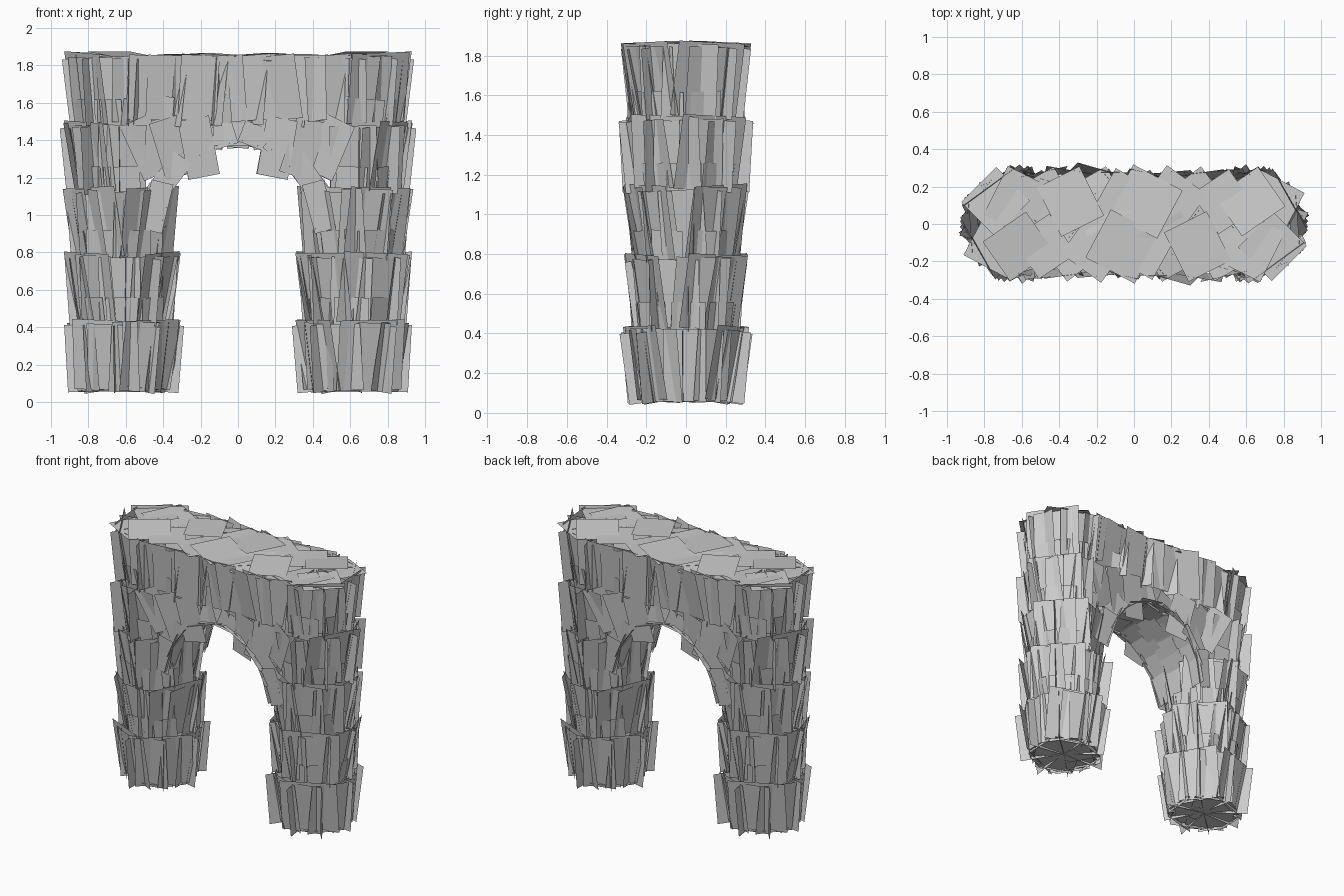
import bpy, bmesh, math, random
from mathutils import Vector, Matrix

if "Cube" in bpy.data.objects:
    bpy.data.objects.remove(bpy.data.objects["Cube"])

random.seed(7)
U = random.uniform
Z = Vector((0, 0, 1))


def card(bm, c, right, up, w, h, tilt=0.0, roll=0.0):
    """Flat foliage card; positive tilt leans the upper edge along its outward normal."""
    r, u = Vector(right).normalized(), Vector(up).normalized()
    n = r.cross(u)
    rot = Matrix.Rotation(roll, 3, n)
    r, u = rot @ r, rot @ u
    u = u * math.cos(tilt) + n * math.sin(tilt)
    c = Vector(c)
    pts = [c + r * (w / 2 * a) + u * (h / 2 * b) for a, b in ((-1, -1), (1, -1), (1, 1), (-1, 1))]
    for p in pts:
        p.z = max(p.z, 0.0)
    bm.faces.new([bm.verts.new(p) for p in pts])


def finish(bm, name):
    # second copy turned half way round: the arch has rotational symmetry
    dup = bmesh.ops.duplicate(bm, geom=bm.verts[:] + bm.edges[:] + bm.faces[:])
    verts = [g for g in dup["geom"] if isinstance(g, bmesh.types.BMVert)]
    bmesh.ops.rotate(bm, verts=verts, cent=(0, 0, 0), matrix=Matrix.Rotation(math.pi, 3, 'Z'))
    me = bpy.data.meshes.new(name)
    bm.to_mesh(me)
    bm.free()
    bpy.context.collection.objects.link(bpy.data.objects.new(name, me))


def arch_z(x):
    t = min(1, abs(x) / 0.39)
    return 0.9 + 0.46 * math.sqrt(1 - t * t)


# leg foliage: stacked rings of outward leaning cards
LEG = 0.62
bm = bmesh.new()
rows = [0.24, 0.42, 0.60, 0.78, 0.95, 1.12, 1.30, 1.48, 1.67]
for i, z in enumerate(rows):
    main = i % 2 == 0
    count = 10 if main else 8
    for k in range(count):
        a = 2 * math.pi * (k + 0.5 * (i % 4 > 1)) / count + U(-.08, .08)
        out = Vector((math.cos(a), math.sin(a), 0))
        if z > 1.0 and out.x < -0.5:
            continue
        side = Z.cross(out)
        rad = 0.235 if main else 0.225
        w = U(.2, .3) if main else U(.14, .2)
        h = U(.34, .38) if main else .28
        card(bm, Vector((LEG, 0, z)) + out * rad, side, Z, w, h, U(.1, .2), U(-.06, .06))
    # a few wide cards whose corners break the outline
    if main:
        for k in range(4):
            a = math.pi / 4 + k * math.pi / 2 + U(-.4, .4)
            out = Vector((math.cos(a), math.sin(a), 0))
            if z > 1.0 and out.x < -0.3:
                continue
            card(bm, Vector((LEG, 0, z + .01)) + out * .22, Z.cross(out), Z, .38, .38, .17, U(-.05, .05))
finish(bm, "leg_foliage")

# radial cards inside each leg
bm = bmesh.new()
for i, z in enumerate(rows[::2]):
    for k in range(8):
        a = 2 * math.pi * k / 8 + U(-.15, .15)
        out = Vector((math.cos(a), math.sin(a), 0))
        if z > 0.9 and out.x < -0.5:
            continue
        end = U(.27, .33)
        card(bm, Vector((LEG, 0, z)) + out * (end / 2), out, Z, end, .36, 0, -U(.04, .14))
# disc of cards closing the foot
for k in range(6):
    a = k * math.pi / 3
    d = Vector((math.cos(a), math.sin(a), 0))
    card(bm, Vector((LEG, 0, .075)) + d * .11, d, Z.cross(d), .23, .2, U(-.1, .1))
finish(bm, "inner_leg_foliage")

# front and back of the span
bm = bmesh.new()
for j in range(8):
    x = -.49 + .14 * j
    card(bm, (x, -.245 - U(0, .03), 1.68), (1, U(-.3, .3), 0), Z, U(.2, .28), .35, U(.08, .18), U(-.1, .1))
    card(bm, (x + .06, -.225, 1.5), (1, U(-.4, .4), 0), Z, .17, .28, .12, U(-.25, .25))
    if abs(x) > .2:
        card(bm, (x, -.24, 1.36), (1, U(-.3, .3), 0), Z, .17, .32, .1, -x * .9)
# cards following the rim of the opening
for k in range(9):
    a = math.radians(15 + k * 150 / 8)
    p = Vector((.45 * math.cos(a), -.225, .91 + .52 * math.sin(a)))
    tangent = Vector((-math.sin(a), 0, math.cos(a)))
    if k > 4:
        tangent.negate()
    right = tangent.cross(Vector((0, -1, 0)))
    if right.x < 0:
        right.negate()
    card(bm, p, right, tangent, .12, .27, .1, U(-.06, .06))
# cards set diagonally through the span
for x in (-.42, -.2, 0.02, .22, .42):
    for s in (-1, 1):
        card(bm, (x, -.13, 1.66), (1, s * U(.7, 1.2), 0), Z, .4, .36, s * .1, U(-.07, .07))
finish(bm, "span_foliage")

# underside of the arch
bm = bmesh.new()
xs = [0.0, .09, .18, .26, .32, .365, .388]
for x0, x1 in zip(xs, xs[1:]):
    a, b = Vector((x0, 0, arch_z(x0))), Vector((x1, 0, arch_z(x1)))
    t = b - a
    for y in (-.15, 0, .15):
        c = (a + b) / 2 + Vector((.01, y, U(.0, .03)))
        card(bm, c, (0, 1, 0), t, U(.19, .24), t.length + .09, U(-.12, .12), U(-.08, .08))
finish(bm, "arch_underside_foliage")

# top of the hedge
bm = bmesh.new()
for x in (.06, .2, .34, .48, .62, .74):
    for y in (-.12, .12):
        a = math.pi / 4 + U(-.35, .35)
        d = Vector((math.cos(a), math.sin(a), 0))
        card(bm, (x, y, 1.85 + U(-.015, .01)), d, Z.cross(d), U(.24, .3), U(.24, .3), U(-.12, .12))
finish(bm, "top_foliage")
